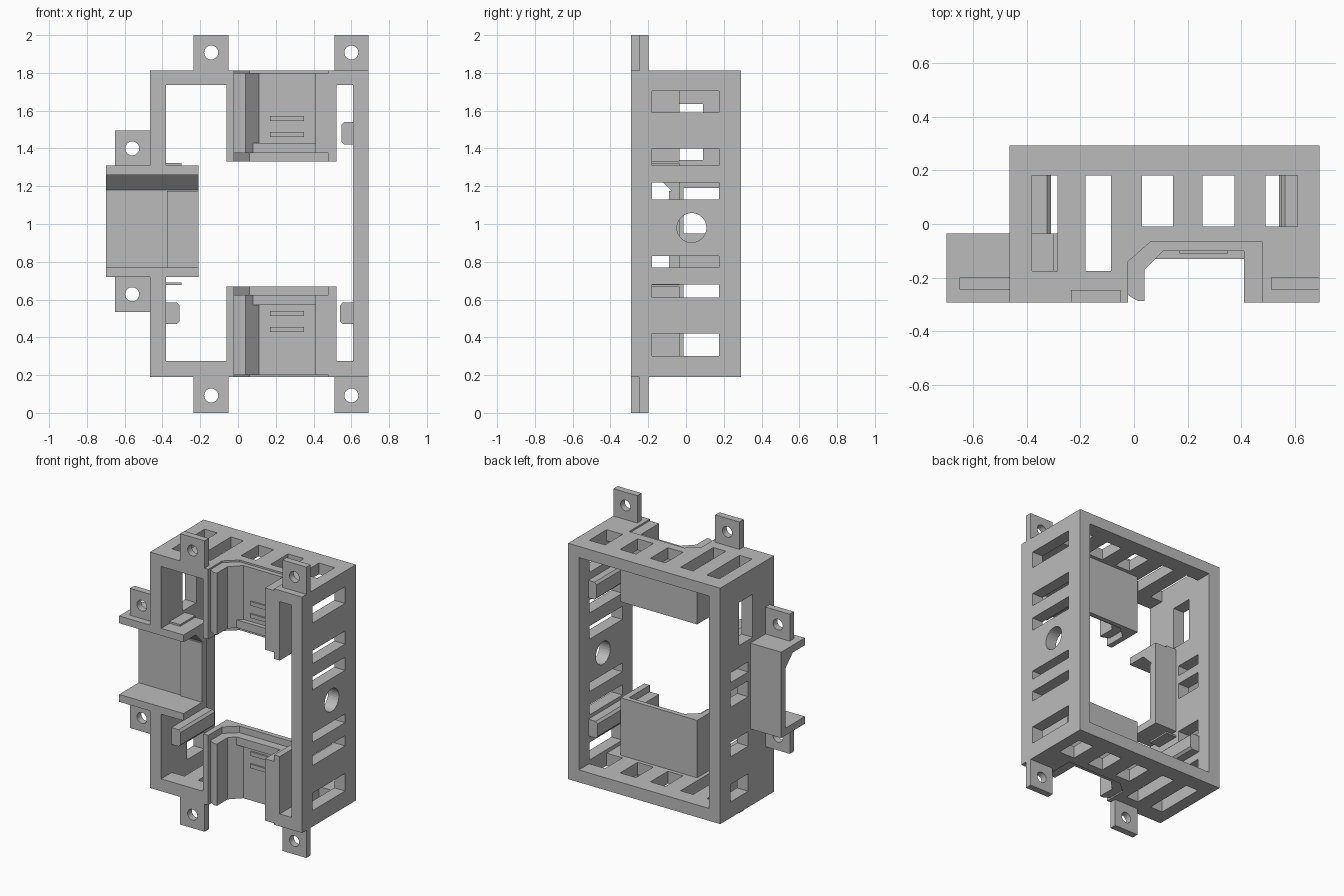
import bpy
import bmesh
from mathutils import Vector

if "Cube" in bpy.data.objects:
    bpy.data.objects.remove(bpy.data.objects["Cube"], do_unlink=True)

grey = bpy.data.materials.new("plain_grey")
grey.use_nodes = True
COLOUR = (0.5, 0.5, 0.5, 1)
grey.diffuse_color = COLOUR
grey.node_tree.nodes["Principled BSDF"].inputs["Base Color"].default_value = COLOUR


def prism(name, points, lo, hi, axis):
    """Extrude a 2D profile along an axis (profile uses the other two, in order)."""
    def place(p, t):
        c = list(p)
        c.insert("xyz".index(axis), t)
        return Vector(c)
    bm = bmesh.new()
    face = bm.faces.new([bm.verts.new(place(p, lo)) for p in points])
    out = bmesh.ops.extrude_face_region(bm, geom=[face])
    verts = [g for g in out["geom"] if isinstance(g, bmesh.types.BMVert)]
    bmesh.ops.translate(bm, verts=verts, vec=place((0, 0), hi - lo))
    bmesh.ops.recalc_face_normals(bm, faces=bm.faces)
    mesh = bpy.data.meshes.new(name)
    bm.to_mesh(mesh)
    bm.free()
    mesh.materials.append(grey)
    ob = bpy.data.objects.new(name, mesh)
    bpy.context.scene.collection.objects.link(ob)
    return ob


def box(name, x, y, z):
    z = sorted(z)
    return prism(name, [(x[0], y[0]), (x[1], y[0]), (x[1], y[1]), (x[0], y[1])], z[0], z[1], "z")


def drill(axis, centre, radius, depth):
    bpy.ops.mesh.primitive_cylinder_add(vertices=32, radius=radius, depth=depth, location=centre,
                                        rotation=(1.5708, 0, 0) if axis == "y" else (0, 1.5708, 0))
    ob = bpy.context.object
    ob.data.materials.append(grey)
    return ob


def cut(ob, cutters):
    """Subtract the cutters, bake the result and remove the cutters."""
    for c in cutters:
        c.hide_render = True
        m = ob.modifiers.new("cut", "BOOLEAN")
        m.operation, m.solver, m.object = "DIFFERENCE", "EXACT", c
    bpy.context.view_layer.update()
    deps = bpy.context.evaluated_depsgraph_get()
    mesh = bpy.data.meshes.new_from_object(ob.evaluated_get(deps))
    ob.modifiers.clear()
    ob.data = mesh
    for c in cutters:
        bpy.data.objects.remove(c, do_unlink=True)


def flip(s, *zs):
    """Heights mirrored about the middle when s is -1."""
    return [1 + s * (z - 1) for z in zs]


NARROW = [(0.04, -0.4), (0.04, -0.17), (0.11, -0.1), (0.41, -0.1), (0.41, -0.4)]
WIDE = [(-0.022, -0.4), (-0.022, -0.14), (0.06, -0.068), (0.48, -0.068), (0.48, -0.4)]
EDGE = [(-0.022, -0.31), (-0.022, -0.265), (0.015, -0.288), (0.04, -0.288), (0.04, -0.31)]


def channel(s, parts):
    """Cutters for a pocket channel: (profile, low, high) each."""
    return [prism("cutter", p, *sorted(flip(s, a, b)), "z") for p, a, b in parts]


# Rectangular frame, open at front and back
frame = box("frame", (-0.465, 0.692), (-0.292, 0.292), (0.19, 1.812))
cut(frame, [box("cutter", (-0.38, 0.61), (-0.5, 0.5), (0.275, 1.735))])

cutters = []
for s in (1, -1):
    # Vents in top and bottom walls
    zr = flip(s, 1.68, 1.9)
    for x0, x1, y0 in ((-0.38, -0.285, -0.175), (-0.18, -0.085, -0.175),
                       (0.03, 0.145, -0.01), (0.255, 0.375, -0.01), (0.49, 0.61, -0.01)):
        cutters.append(box("cutter", (x0, x1), (y0, 0.18), zr))
    cutters += channel(s, [(NARROW, 1.7, 1.9), (WIDE, 1.8, 1.9), (EDGE, 1.7, 1.9)])
# Vents and round hole in the left wall
for z in ((0.30, 0.42), (0.61, 0.68), (0.77, 0.83), (1.13, 1.22), (1.31, 1.40), (1.59, 1.705)):
    cutters.append(box("cutter", (0.58, 0.8), (-0.18, 0.175), z))
cutters.append(drill("x", (0.65, 0.03, 0.98), 0.078, 0.3))
# Vents, tall window and bracket notch in the right wall
for z in ((0.30, 0.42), (0.61, 0.71), (0.95, 1.06), (1.12, 1.19)):
    cutters.append(box("cutter", (-0.6, -0.3), (-0.012, 0.18), z))
cutters.append(box("cutter", (-0.6, -0.3), (-0.06, 0.09), (1.34, 1.635)))
cutters.append(box("cutter", (-0.6, -0.3), (-0.5, -0.035), (0.72, 1.31)))
cut(frame, cutters)

for s, side in ((1, "upper"), (-1, "lower")):
    # Channelled pocket with stepped mouth
    pocket = box(side + "_pocket", (-0.06, 0.522), (-0.292, -0.035), flip(s, 1.33, 1.735))
    cut(pocket, channel(s, [(NARROW, 1.2, 1.9), (WIDE, 1.2, 1.375), (EDGE, 1.2, 1.9)]))
    box(side + "_pocket_lip", (0.08, 0.41), (-0.13, -0.095), flip(s, 1.375, 1.43))
    for i, z in enumerate((1.46, 1.545)):
        box(f"{side}_rib_{i + 1}", (0.17, 0.35), (-0.11, -0.095), flip(s, z, z + 0.028))
    # Small ledge beside the bracket
    box(side + "_ledge", (-0.38, -0.30), (-0.2, -0.035), flip(s, 1.31, 1.322))
    # Mounting tabs with screw holes
    for name, x, hx, y, z, hz in (
            ("right_tab", (-0.235, -0.05), -0.142, -0.292, (1.8, 2.0), 1.908),
            ("left_tab", (0.51, 0.692), 0.60, -0.245, (1.8, 2.0), 1.908),
            ("bracket_tab", (-0.65, -0.46), -0.56, -0.245, (1.305, 1.495), 1.40)):
        tab = box(f"{side}_{name}", x, (y, y + 0.046), flip(s, *z) if name != "bracket_tab" or s > 0
                  else (0.535, 0.725))
        hole_z = 0.628 if name == "bracket_tab" and s < 0 else flip(s, hz)[0]
        cut(tab, [drill("y", (hx, y, hole_z), 0.037, 0.3)])


# Clip bars with rounded inner edges
def clip(name, wall, inner, z0, z1):
    d = 0.015 if inner > wall else -0.015
    prism(name, [(wall, z0), (inner - d, z0), (inner, z0 + 0.015), (inner, z1 - 0.015),
                 (inner - d, z1), (wall, z1)], -0.18, 0.19, "y")


clip("upper_left_clip", 0.612, 0.548, 1.42, 1.54)
clip("lower_left_clip", 0.612, 0.54, 0.47, 0.585)
clip("lower_right_clip", -0.382, -0.31, 0.47, 0.585)

# Side bracket: C-shaped section with one sloped inner corner
prism("side_bracket", [(-0.292, 0.72), (-0.035, 0.72), (-0.035, 1.31), (-0.292, 1.31),
                       (-0.292, 1.26), (-0.16, 1.26), (-0.08, 1.18), (-0.08, 0.77),
                       (-0.292, 0.77)], -0.70, -0.21, "x")
box("bracket_pad", (-0.375, -0.21), (-0.09, -0.075), (0.77, 1.175))
